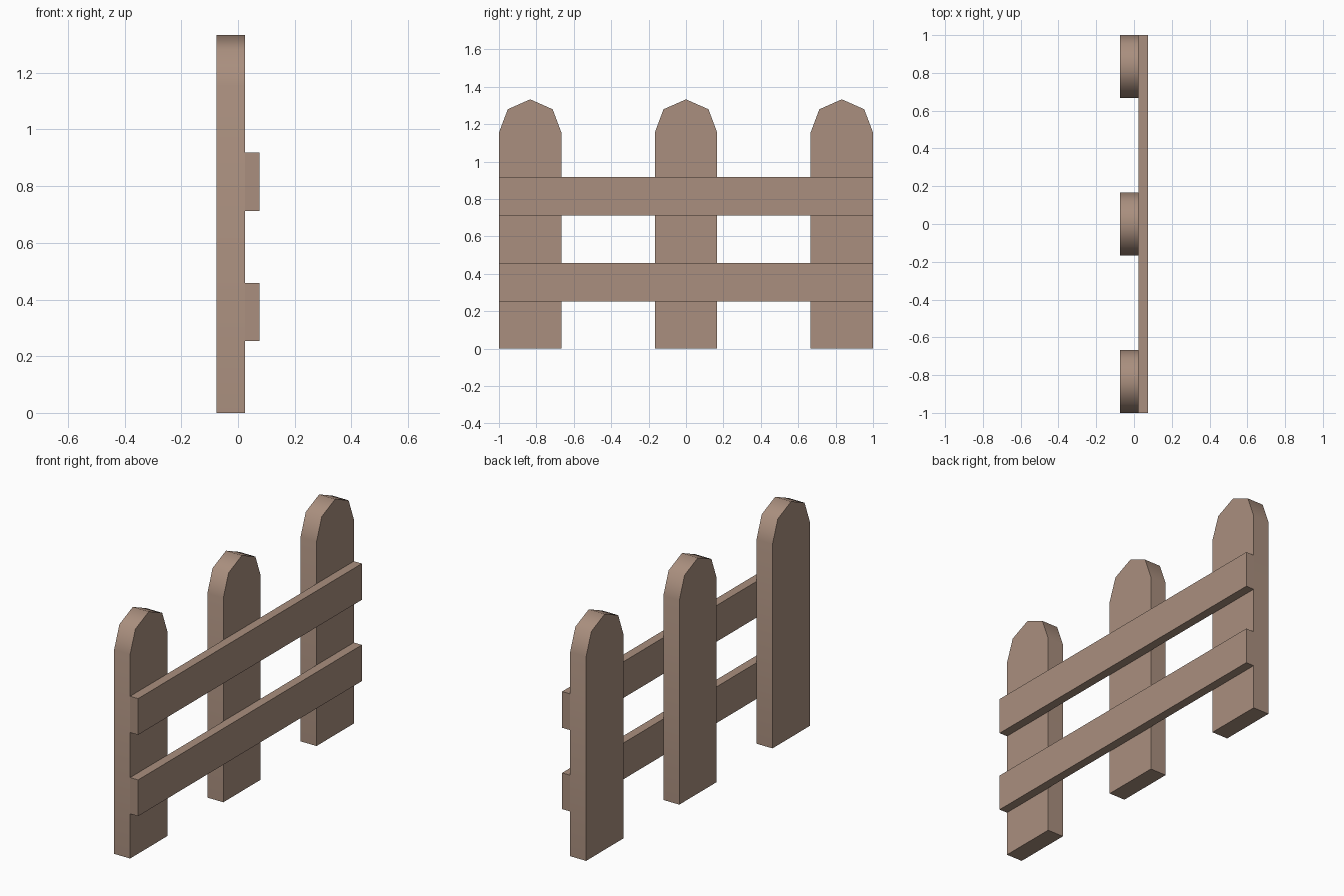
import bpy
import bmesh
import math

cube = bpy.data.objects.get("Cube")
if cube:
    bpy.data.objects.remove(cube, do_unlink=True)

COLOUR = (0.40, 0.275, 0.21, 1.0)
wood = bpy.data.materials.new("weathered_wood")
wood.use_nodes = True
wood.diffuse_color = COLOUR
wood.node_tree.nodes["Principled BSDF"].inputs["Base Color"].default_value = COLOUR


def board(name, outline, x_min, x_max):
    """Extrude a (y, z) outline along x into a solid board."""
    bm = bmesh.new()
    face = bm.faces.new([bm.verts.new((x_min, y, z)) for y, z in outline])
    new = bmesh.ops.extrude_face_region(bm, geom=[face])["geom"]
    moved = [v for v in new if isinstance(v, bmesh.types.BMVert)]
    bmesh.ops.translate(bm, verts=moved, vec=(x_max - x_min, 0, 0))
    bmesh.ops.recalc_face_normals(bm, faces=bm.faces)
    mesh = bpy.data.meshes.new(name)
    bm.to_mesh(mesh)
    bm.free()
    mesh.materials.append(wood)
    obj = bpy.data.objects.new(name, mesh)
    bpy.context.collection.objects.link(obj)
    return obj


# Three pickets with faceted, softly shaded tops
half = [(0.167, 0), (0.167, 1.155), (0.12, 1.28)]
profile = half + [(0, 1.333)] + [(-y, z) for y, z in reversed(half)]
pickets = []
for label, centre in (("front", -0.833), ("middle", 0), ("back", 0.833)):
    outline = [(y + centre, z) for y, z in profile]
    pickets.append(board(label + "_picket", outline, -0.075, 0.025))

bpy.ops.object.select_all(action="DESELECT")
for picket in pickets:
    picket.select_set(True)
bpy.context.view_layer.objects.active = pickets[0]
bpy.ops.object.shade_smooth_by_angle(angle=math.radians(60))

# Two flat rails across the left side of the pickets
for label, low, high in (("lower", 0.253, 0.458), ("upper", 0.713, 0.918)):
    board(label + "_rail", [(-1, low), (1, low), (1, high), (-1, high)], 0.025, 0.075)
